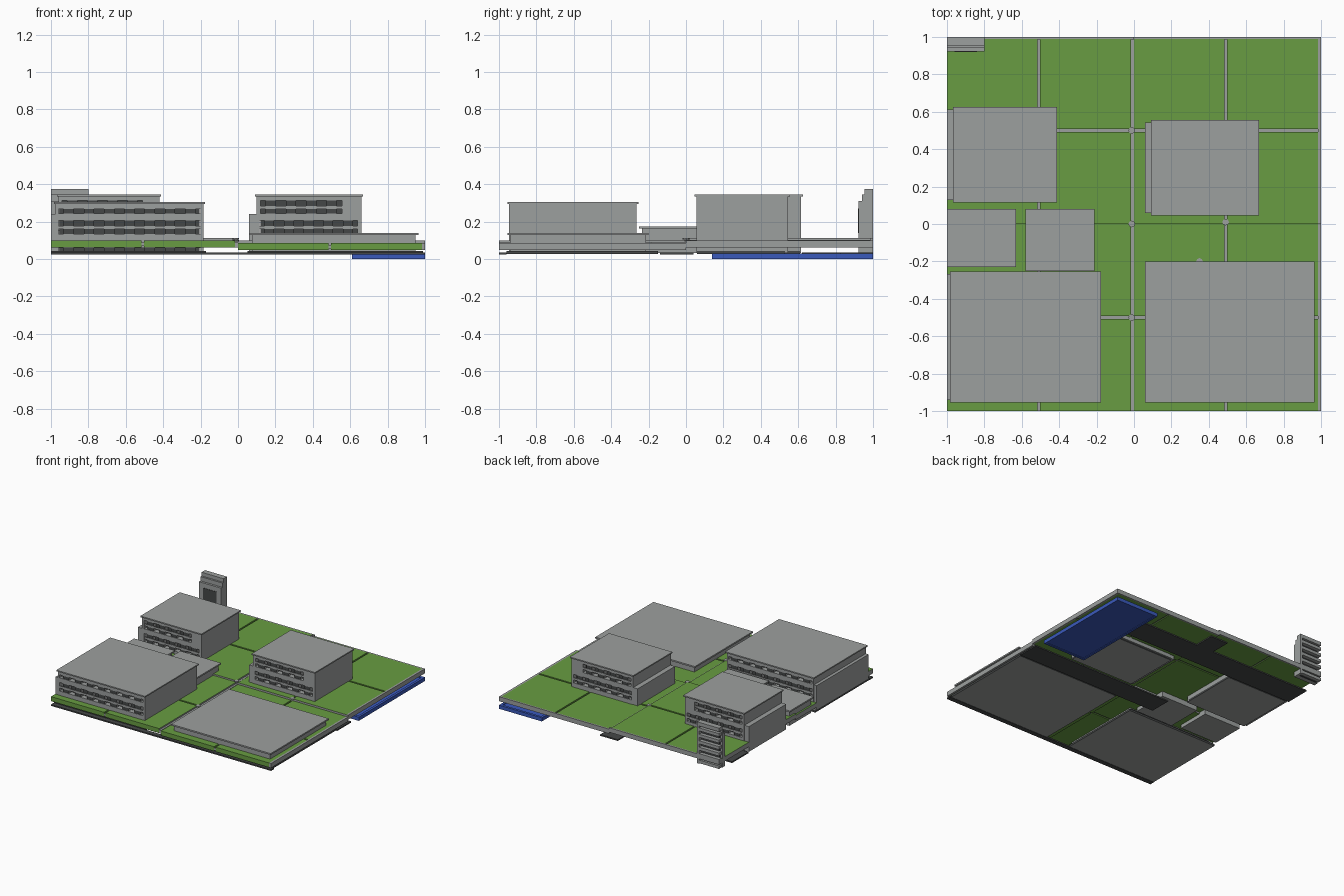
import bpy
import bmesh
from mathutils import Matrix

cube = bpy.data.objects.get("Cube")
if cube:
    bpy.data.objects.remove(cube, do_unlink=True)


def material(name, rgb):
    m = bpy.data.materials.new(name)
    m.use_nodes = True
    m.diffuse_color = (*rgb, 1)
    node = next(n for n in m.node_tree.nodes if n.type == 'BSDF_PRINCIPLED')
    node.inputs["Base Color"].default_value = (*rgb, 1)
    return m


GRAY = material("concrete gray", (0.335, 0.35, 0.345))
GREEN = material("grass green", (0.138, 0.335, 0.054))
DARK = material("asphalt dark", (0.06, 0.064, 0.064))
BLUE = material("water blue", (0.042, 0.1, 0.5))


def finish(name, bm, *mats):
    mesh = bpy.data.meshes.new(name)
    bm.to_mesh(mesh)
    bm.free()
    for m in mats:
        mesh.materials.append(m)
    ob = bpy.data.objects.new(name, mesh)
    bpy.context.collection.objects.link(ob)
    return ob


def add_box(bm, x, y, z, index=0):
    size = [b - a for a, b in (x, y, z)]
    mid = [(a + b) / 2 for a, b in (x, y, z)]
    mat = Matrix.Translation(mid) @ Matrix.Diagonal((*size, 1))
    verts = bmesh.ops.create_cube(bm, size=1, matrix=mat)["verts"]
    faces = {f for v in verts for f in v.link_faces}
    for f in faces:
        f.normal_update()
        f.material_index = index
    return faces


def box(name, x, y, z, mat):
    bm = bmesh.new()
    add_box(bm, x, y, z)
    return finish(name, bm, mat)


# Ground tiles: four grass slabs with narrow gray joints sunk between them
def ground_tile(label, x, y, top):
    cx, cy = sum(x) / 2, sum(y) / 2
    x_end = x[1] - 0.016
    y_end = 0.988 if y[1] == 1 else y[1]
    bm = bmesh.new()
    for xs in ((x[0], cx - 0.017), (cx - 0.003, x_end)):
        for ys in ((y[0], cy - 0.007), (cy + 0.007, y_end)):
            for f in add_box(bm, xs, ys, (top - 0.037, top)):
                c = f.calc_center_median()
                outer_x = abs(f.normal.x) > 0.5 and (c.x < x[0] + 0.01 or c.x > x_end - 0.01)
                outer_y = abs(f.normal.y) > 0.5 and (c.y > y_end - 0.01 or abs(c.y) < 0.01)
                f.material_index = 1 if outer_x or outer_y else 0
    finish(label + "_ground", bm, GREEN, GRAY)

    depth = (top - 0.03, top - 0.011)
    bm = bmesh.new()
    add_box(bm, (cx - 0.018, cx - 0.002), y, depth)
    add_box(bm, x, (cy - 0.008, cy + 0.008), depth)
    add_box(bm, (x_end - 0.001, x[1]), y, (top - 0.037, top - 0.011 if x[1] == 0 else top))
    if y[1] == 1:
        add_box(bm, x, (y_end - 0.001, 1), (top - 0.037, top))
    finish(label + "_joints", bm, GRAY)


WEST, EAST, SOUTH, NORTH = (-1, 0), (0, 1), (-1, 0), (0, 1)
for label, x, y, top in (("southwest", WEST, SOUTH, 0.1), ("southeast", EAST, SOUTH, 0.085),
                         ("northwest", WEST, NORTH, 0.112), ("northeast", EAST, NORTH, 0.1)):
    ground_tile(label, x, y, top)

# Small joint caps
for i, (x, y, z) in enumerate([(-0.012, -0.5, 0.097), (-0.012, 0.5, 0.109), (-0.012, 0, 0.109),
                               (0.49, 0.01, 0.097), (0.35, -0.2, 0.085)]):
    bm = bmesh.new()
    bmesh.ops.create_cone(bm, cap_ends=True, segments=8, radius1=0.018, radius2=0.018,
                          depth=0.008, matrix=Matrix.Translation((x, y, z)))
    finish(f"joint_cap_{i + 1}", bm, GRAY)

# Roads under the ground
ROAD = (0.024, 0.035)
box("front_road", (-1, 1), (-1, -0.96), ROAD, DARK)
box("middle_road", (-0.3, 1), (-0.14, 0.04), ROAD, DARK)
box("back_road", (-1, 0.61), (0.62, 0.83), ROAD, DARK)
box("back_road_spur", (-0.08, 0.08), (0.83, 1), ROAD, DARK)


# Foundations: gray slabs with dark edges
def foundation(name, x, y):
    bm = bmesh.new()
    for f in add_box(bm, x, y, (0.026, 0.042)):
        f.material_index = 0 if abs(f.normal.z) > 0.5 else 1
    finish(name, bm, GRAY, DARK)


foundation("southwest_foundation", (-1, -0.17), (-0.96, -0.25))
foundation("southeast_foundation", (0.05, 0.99), (-0.96, -0.15))
foundation("northwest_foundation", (-0.98, -0.42), (0.12, 0.61))
foundation("northeast_foundation", (0.08, 0.66), (0.06, 0.53))

# Water with a slightly raised rim
box("water", (0.61, 1), (0.14, 1), (0.004, 0.024), BLUE)
bm = bmesh.new()
for x, y in (((0.61, 0.63), (0.14, 1)), ((0.98, 1), (0.14, 1)),
             ((0.63, 0.98), (0.14, 0.16)), ((0.63, 0.98), (0.98, 1))):
    add_box(bm, x, y, (0, 0.03))
finish("water_rim", bm, BLUE)


# Block with recessed window bands at front and back; each band is
# (bottom, top, left, right, has_rail) and holds bays with dark glass faces
def window_block(name, x, y, top, bands, ledge, pitch):
    bm = bmesh.new()
    inset, low = 0.04, 0.033
    (x0, x1), (y0, y1) = x, y
    add_box(bm, (x0 + 0.02, x1 - 0.02), (y0 + inset, y1 - inset), (low, top - 0.02), 1)
    level = low
    for a, b, left, right, has_rail in bands:
        add_box(bm, x, y, (level, a))
        add_box(bm, (x0, left), y, (a, b))
        add_box(bm, (right, x1), y, (a, b))
        count = round((right - left) / pitch)
        step = (right - left) / count
        for back, front in ((y0 + inset, y0 + 0.004), (y1 - inset, y1 - 0.004)):
            depth = (min(back, front), max(back, front))
            for i in range(count):
                cx = left + (i + 0.5) * step
                for f in add_box(bm, (cx - step * 0.25, cx + step * 0.25), depth, (a, b)):
                    if f.normal.y * (front - back) > 0.001:
                        f.material_index = 1
            if has_rail:
                mid = (a + b) / 2
                edge = (front - 0.003, front + 0.003)
                add_box(bm, (left, right), edge, (mid - 0.01, mid + 0.007))
        level = b
    add_box(bm, x, y, (level, top - 0.01))
    finish(name, bm, GRAY, DARK)
    box(name + "_roof", (x0 - 0.008, x1 + 0.008), (y0 - 0.01, y1 + 0.01), (top - 0.01, top), GRAY)
    box(name + "_side_ledge", (ledge, x0 + 0.01), (y0 + 0.003, y1 - 0.003), (low, 0.24), GRAY)


window_block("large_block", (-0.975, -0.185), (-0.945, -0.265), 0.305,
             [(0.043, 0.06, -0.96, -0.2, False), (0.135, 0.205, -0.96, -0.2, True),
              (0.243, 0.268, -0.96, -0.2, False)], -1, 0.11)
window_block("northwest_block", (-0.96, -0.42), (0.125, 0.615), 0.345,
             [(0.135, 0.205, -0.94, -0.44, True), (0.243, 0.312, -0.94, -0.51, True)], -1, 0.11)
window_block("northeast_block", (0.1, 0.66), (0.055, 0.545), 0.345,
             [(0.135, 0.205, 0.115, 0.64, True), (0.243, 0.312, 0.12, 0.555, True)], 0.06, 0.11)


# Low flat-roofed buildings
def low_building(name, x, y, top):
    m = 0.015
    box(name, (x[0] + m, x[1] - m), (y[0] + m, y[1] - m), (0.033, top - 0.012), GRAY)
    box(name + "_roof", x, y, (top - 0.012, top), GRAY)


low_building("southeast_hall", (0.06, 0.965), (-0.955, -0.2), 0.14)
low_building("west_annex", (-1, -0.63), (-0.23, 0.08), 0.165)
low_building("center_annex", (-0.58, -0.21), (-0.25, 0.08), 0.175)

# Corner tower: stepped slab, dark front panel and louvers at the back
TOWER = (-1, -0.8)
box("tower_core", (-0.985, -0.82), (0.956, 0.97), (0.035, 0.345), DARK)
box("tower_top", TOWER, (0.955, 1), (0.345, 0.375), GRAY)
box("tower_back_slab", TOWER, (0.94, 0.956), (0.035, 0.345), GRAY)
box("tower_front_step", TOWER, (0.922, 0.94), (0.035, 0.31), GRAY)
box("tower_front_panel", (-0.96, -0.84), (0.919, 0.922), (0.14, 0.27), DARK)
box("tower_side_wall", (-0.82, -0.8), (0.956, 1), (0.035, 0.345), GRAY)
bm = bmesh.new()
for i in range(6):
    z = 0.04 + i * 0.053
    add_box(bm, (-1, -0.82), (0.965, 1), (z, z + 0.025))
finish("tower_louvers", bm, GRAY)
